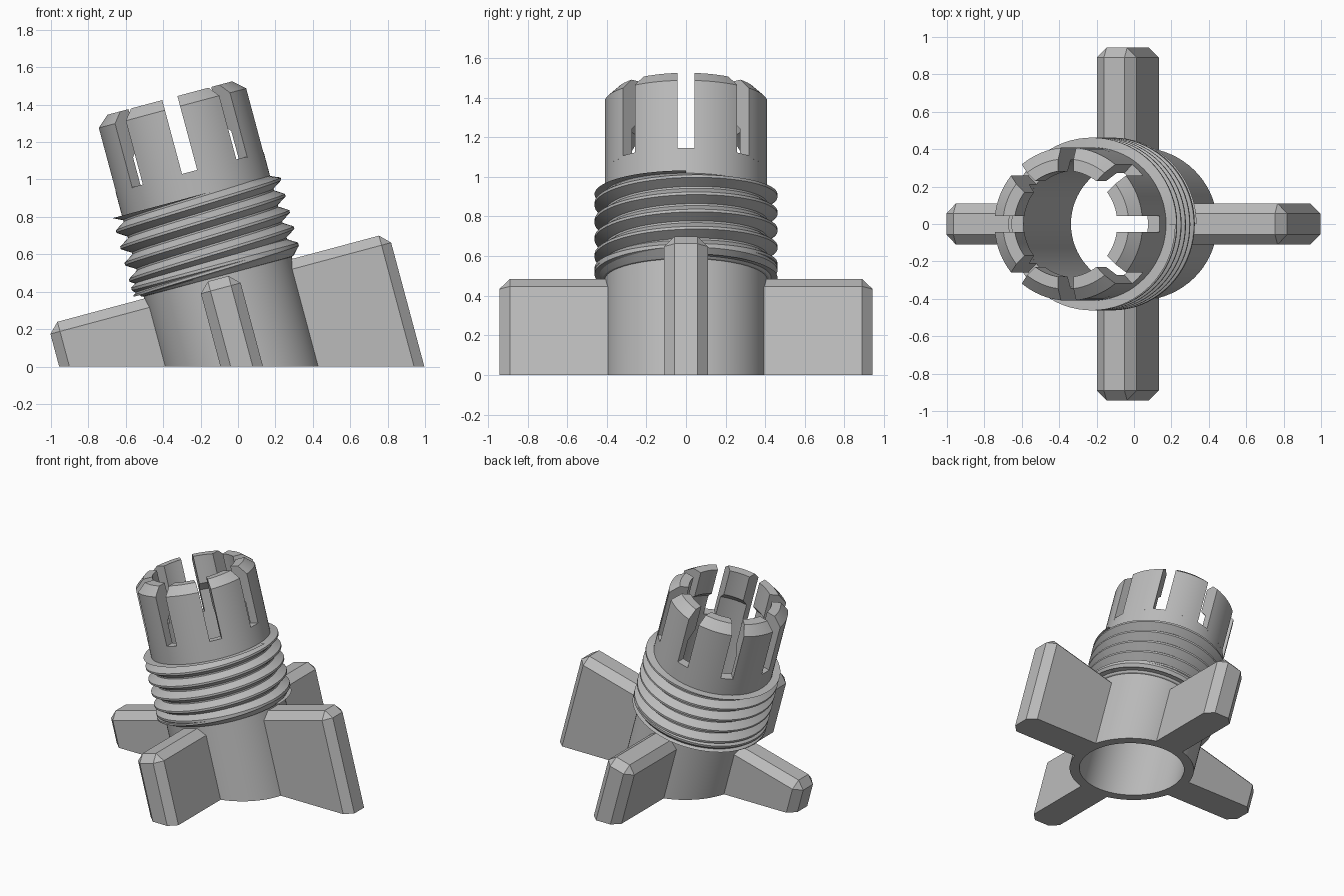
import bpy, bmesh
from math import pi, tau, sin, cos, tan, asin, radians
from mathutils import Matrix, Vector

cube = bpy.data.objects.get("Cube")
if cube:
    bpy.data.objects.remove(cube)

TILT = radians(15)
PLACE = Matrix.Translation((0.02, 0, 0)) @ Matrix.Rotation(-TILT, 4, 'Y')
BORE, WALL, CREST = 0.345, 0.41, 0.462
SLOT_FLOOR, TOP = 1.077, 1.486
SEGS = 72

grey = bpy.data.materials.new("plain grey")
grey.use_nodes = True
grey.diffuse_color = (0.5, 0.5, 0.5, 1)
grey.node_tree.nodes["Principled BSDF"].inputs["Base Color"].default_value = (0.5, 0.5, 0.5, 1)


def finish(bm, name):
    """Slide the lowest points along the axis onto the ground, then tilt the part."""
    for v in bm.verts:
        if v.co.z < 0.001:
            v.co.z = -v.co.x * tan(TILT)
    bmesh.ops.recalc_face_normals(bm, faces=bm.faces)
    bm.transform(PLACE)
    mesh = bpy.data.meshes.new(name)
    bm.to_mesh(mesh)
    bm.free()
    mesh.materials.append(grey)
    obj = bpy.data.objects.new(name, mesh)
    bpy.context.collection.objects.link(obj)
    bpy.ops.object.select_all(action='DESELECT')
    obj.select_set(True)
    bpy.context.view_layer.objects.active = obj
    bpy.ops.object.shade_smooth_by_angle(angle=radians(25))


def skin(bm, rows, wrap_rows, wrap_cols):
    """Join rows of points with quads."""
    grid = [[bm.verts.new(p) for p in row] for row in rows]
    n, m = len(grid), len(grid[0])
    for i in range(n if wrap_rows else n - 1):
        for j in range(m if wrap_cols else m - 1):
            a, b = grid[i], grid[(i + 1) % n]
            k = (j + 1) % m
            bm.faces.new((a[j], a[k], b[k], b[j]))
    return grid


def polar(r, angle, z):
    return Vector((r * cos(angle), r * sin(angle), z))


def lathe(name, profile):
    bm = bmesh.new()
    rows = [[polar(r, tau * i / SEGS, z) for r, z in profile] for i in range(SEGS)]
    skin(bm, rows, True, True)
    finish(bm, name)


# Tube, and the chamfered collar below the thread
lathe("tube", [(BORE, 0), (WALL, 0), (WALL, SLOT_FLOOR), (BORE, SLOT_FLOOR)])
lathe("thread_collar", [(WALL - 0.01, 0.495), (WALL + 0.01, 0.5), (CREST, 0.545),
                        (CREST, 0.56), (WALL - 0.01, 0.6)])

# Screw thread, trimmed flat at both ends
PITCH = 0.09
ridge = [(-0.04, WALL), (-0.007, CREST), (0.007, CREST), (0.04, WALL)]
bm = bmesh.new()
rows = []
for i in range(SEGS + 1):
    turn = i / SEGS
    rows.append([polar(r, tau * turn, min(max(0.555 + PITCH * (k + turn) + dz, 0.51), 0.945))
                 for k in range(-1, 5) for dz, r in ridge])
skin(bm, rows, False, False)
finish(bm, "screw_thread")

# Eight spring fingers with an inner lip, parted by parallel-sided slots
SLOT_HALF, STEPS = 0.042, 8
finger = [(BORE, SLOT_FLOOR - 0.01), (WALL, SLOT_FLOOR - 0.01), (WALL, 1.43), (0.348, TOP),
          (0.285, TOP), (0.285, 1.29), (BORE, 1.23)]
for n in range(8):
    bm = bmesh.new()
    rows = []
    for i in range(STEPS + 1):
        row = []
        for r, z in finger:
            edge = asin(SLOT_HALF / r)
            row.append(polar(r, n * pi / 4 + edge + (pi / 4 - 2 * edge) * i / STEPS, z))
        rows.append(row)
    grid = skin(bm, rows, False, True)
    bm.faces.new(grid[0])
    bm.faces.new(grid[-1])
    finish(bm, f"finger_{n + 1}")

# Four chamfered fins
FIN_IN, FIN_OUT, FIN_HALF, CHAMFER = 0.385, 0.943, 0.11, 0.053
for n, side in enumerate(("left", "back", "right", "front")):
    bm = bmesh.new()
    bmesh.ops.create_cube(bm, size=1)
    for v in bm.verts:
        v.co = Vector((FIN_OUT if v.co.x > 0 else FIN_IN, 2 * FIN_HALF * v.co.y,
                       TOP - 1 if v.co.z > 0 else 0))
    edges = [e for e in bm.edges
             if any(v.co.z > 0 for v in e.verts) and any(v.co.x > 0.5 for v in e.verts)]
    bmesh.ops.bevel(bm, geom=edges, offset=CHAMFER, segments=1, affect='EDGES')
    bm.transform(Matrix.Rotation(n * pi / 2, 4, 'Z'))
    finish(bm, f"{side}_fin")
